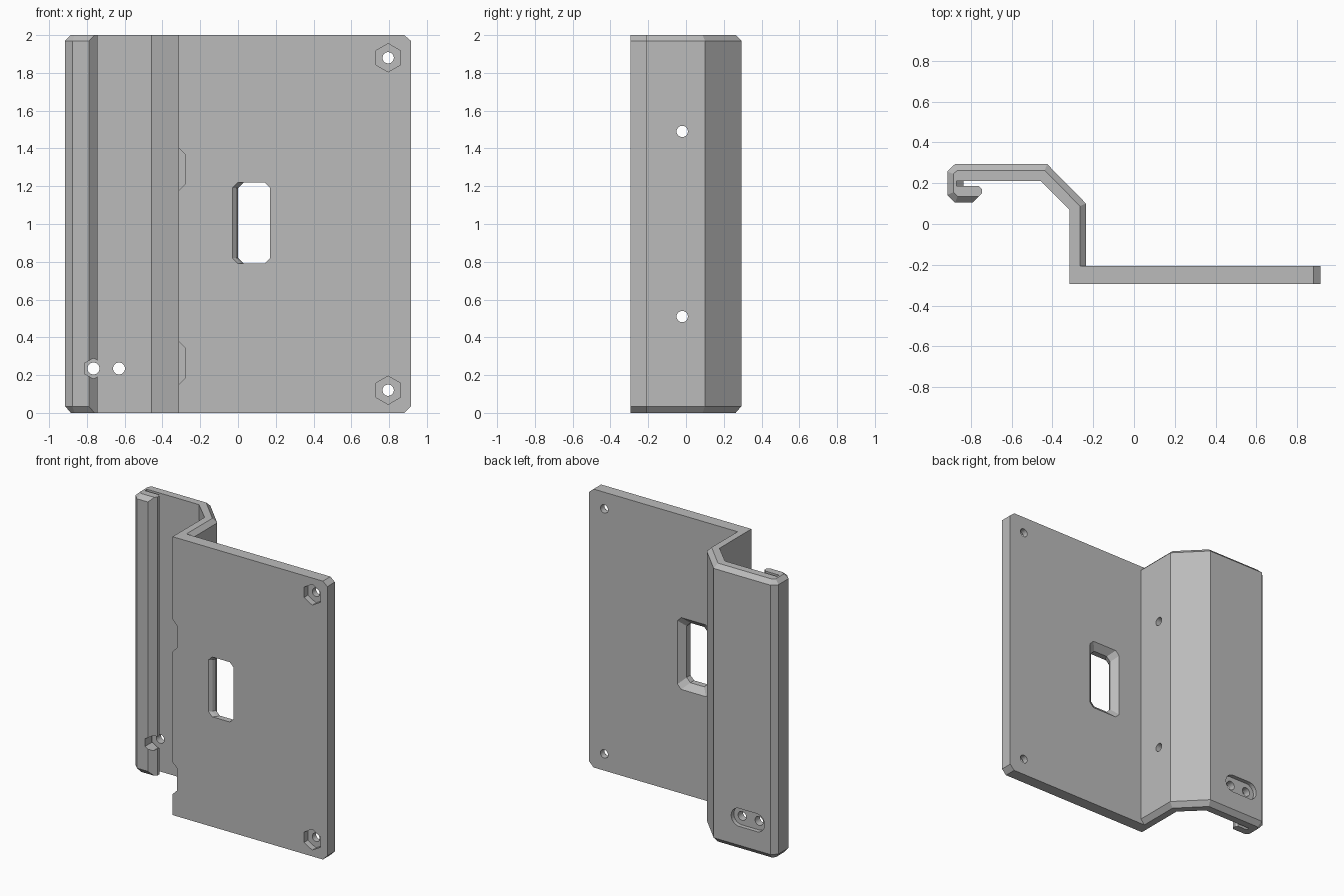
import bpy, bmesh
from math import sin, cos, pi

cube = bpy.data.objects.get("Cube")
if cube:
    bpy.data.objects.remove(cube, do_unlink=True)

grey = bpy.data.materials.new("grey_plastic")
grey.use_nodes = True
colour = (0.5, 0.5, 0.5, 1)
grey.diffuse_color = colour
grey.node_tree.nodes["Principled BSDF"].inputs["Base Color"].default_value = colour


def loft(name, rings):
    """Solid through matching rings of points, capped at both ends."""
    bm = bmesh.new()
    loops = [[bm.verts.new(p) for p in ring] for ring in rings]
    n = len(loops[0])
    for a, b in zip(loops, loops[1:]):
        for i in range(n):
            j = (i + 1) % n
            bm.faces.new((a[i], a[j], b[j], b[i]))
    bm.faces.new(loops[0])
    bm.faces.new(loops[-1])
    bmesh.ops.recalc_face_normals(bm, faces=bm.faces)
    mesh = bpy.data.meshes.new(name)
    bm.to_mesh(mesh)
    bm.free()
    mesh.materials.append(grey)
    obj = bpy.data.objects.new(name, mesh)
    bpy.context.collection.objects.link(obj)
    return obj


# Bent bracket outline: each point, then its shift at the bevelled ends
profile = [
    (-0.315, -0.293, 0, 0), (0.915, -0.293, -0.035, 0), (0.915, -0.207, -0.035, 0),
    (-0.235, -0.207, -0.03, 0), (-0.235, 0.10, -0.03, -0.012),
    (-0.425, 0.293, -0.013, -0.03), (-0.878, 0.293, 0.012, -0.03),
    (-0.915, 0.257, 0.03, -0.012), (-0.915, 0.143, 0.03, 0.012),
    (-0.877, 0.105, 0.012, 0.03), (-0.79, 0.105, 0.03, 0.03),
    (-0.745, 0.15, 0, 0), (-0.745, 0.17, 0, 0), (-0.76, 0.186, 0, 0),
    (-0.87, 0.186, 0, 0), (-0.87, 0.21, 0, 0),
    (-0.457, 0.21, 0, 0), (-0.315, 0.07, 0, 0),
]


def section(z, bevel, slot=0):
    return [(x + dx * bevel + (slot if i in (14, 15) else 0), y + dy * bevel, z)
            for i, (x, y, dx, dy) in enumerate(profile)]


bracket = loft("bent_bracket", [section(0, 1, 0.035), section(0.035, 0),
                                section(1.97, 0), section(2, 1)])


def cut(cutter):
    cutter.hide_render = True
    mod = bracket.modifiers.new("cut", "BOOLEAN")
    mod.operation, mod.solver, mod.object = "DIFFERENCE", "EXACT", cutter
    bpy.context.view_layer.objects.active = bracket
    bpy.ops.object.modifier_apply(modifier=mod.name)
    bpy.data.objects.remove(cutter, do_unlink=True)


def bore(x, z, r, y0, y1, sides=24, stretch=0):
    """Round, hexagonal or slotted hole along y."""
    angles = [2 * pi * (i + 0.5) / sides for i in range(sides)]
    ring = [(x + r * sin(a) + (stretch if sin(a) > 0 else -stretch), z + r * cos(a))
            for a in angles]
    cut(loft("bore", [[(px, y, pz) for px, pz in ring] for y in (y0, y1)]))


def hexagon(x, z, r, y0, y1):
    ring = [(x + r * sin(i * pi / 3), z + r * cos(i * pi / 3)) for i in range(6)]
    cut(loft("hexagon", [[(px, y, pz) for px, pz in ring] for y in (y0, y1)]))


# Plate screw holes with nut pockets
for z in (0.12, 1.88):
    bore(0.795, z, 0.03, -0.4, -0.1)
    hexagon(0.795, z, 0.075, -0.4, -0.25)

# Rear slotted recess, its two holes and the nut opening in the hook
bore(-0.697, 0.235, 0.065, 0.263, 0.4, stretch=0.068)
for x in (-0.765, -0.63):
    bore(x, 0.235, 0.032, 0.0, 0.4)
hexagon(-0.765, 0.235, 0.055, 0.0, 0.2)

# Side wall holes
for z in (0.51, 1.49):
    ring = [(-0.02 + 0.03 * cos(i * pi / 12), z + 0.03 * sin(i * pi / 12)) for i in range(24)]
    cut(loft("side_hole", [[(x, y, pz) for y, pz in ring] for x in (-0.4, -0.2)]))

# Tapered notches along the bend
for z in (0.265, 1.29):
    ring = [(-0.35, z - 0.15), (-0.28, z - 0.08), (-0.28, z + 0.08), (-0.35, z + 0.15)]
    cut(loft("notch", [[(x, y, pz) for x, pz in ring] for y in (-0.4, -0.2)]))


def window(y, x0, x1, half):
    c, z = 0.03, 1.005
    return [(x0 + c, y, z - half), (x1 - c, y, z - half), (x1, y, z - half + c),
            (x1, y, z + half - c), (x1 - c, y, z + half), (x0 + c, y, z + half),
            (x0, y, z + half - c), (x0, y, z - half + c)]


# Window flared to the rear, with an eased left edge at the front
cut(loft("window", [window(-0.31, -0.04, 0.17, 0.215), window(-0.293, -0.03, 0.17, 0.215),
                    window(-0.275, -0.01, 0.17, 0.215), window(-0.25, 0, 0.17, 0.215),
                    window(-0.19, -0.06, 0.23, 0.275)]))
